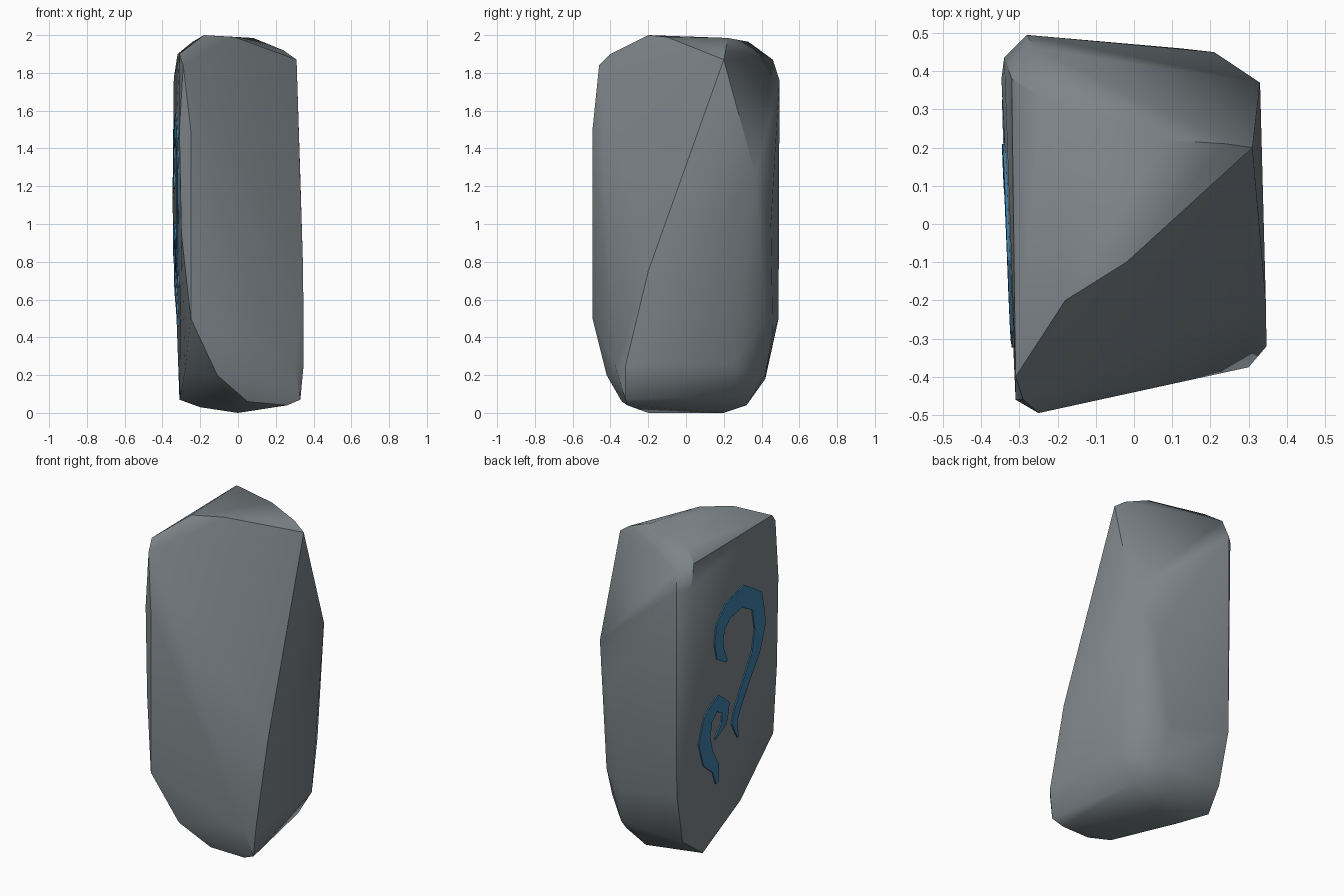
import bpy, bmesh
from mathutils import Vector
from mathutils.bvhtree import BVHTree

if "Cube" in bpy.data.objects:
    bpy.data.objects.remove(bpy.data.objects["Cube"])


def material(name, rgb):
    m = bpy.data.materials.new(name)
    m.diffuse_color = (*rgb, 1)
    m.use_nodes = True
    m.node_tree.nodes["Principled BSDF"].inputs["Base Color"].default_value = m.diffuse_color
    return m


STONE = material("grey stone", (0.205, 0.235, 0.25))
BLUE = material("blue inlay", (0.045, 0.21, 0.40))


def add_object(name, bm, mat):
    bmesh.ops.recalc_face_normals(bm, faces=bm.faces)
    mesh = bpy.data.meshes.new(name)
    bm.to_mesh(mesh)
    ob = bpy.data.objects.new(name, mesh)
    bpy.context.collection.objects.link(ob)
    mesh.materials.append(mat)
    return ob


# Standing stone: hull around its main corners
corners = [
    # top
    (-.18, -.20, 2.0), (-.24, .33, 1.965), (-.02, -.10, 1.99), (.08, .22, 1.985),
    (.24, .21, 1.92), (.31, .20, 1.87), (-.32, .38, 1.90), (-.31, -.40, 1.90),
    (-.29, -.46, 1.84), (-.26, .46, 1.87),
    # sides
    (-.28, .495, 1.76), (-.34, .435, 1.77), (-.347, .38, 1.10), (-.28, .49, .50),
    (-.31, -.46, 1.5), (-.25, -.495, 1.5), (-.30, -.46, .95), (-.25, -.495, .5),
    (.33, .37, 1.25), (.21, .45, 1.0), (.25, .42, .50), (.12, .46, .42),
    (.347, -.32, .25), (.30, -.375, .25), (.345, -.20, .75),
    # foot
    (-.26, -.45, .55), (-.11, -.42, .2), (-.28, -.13, .23), (-.31, .28, .07),
    (-.27, .42, .18), (.15, .42, .20), (.33, -.32, .07), (.33, .25, .25),
    (.22, .27, .08), (.26, -.31, .04), (.05, -.34, .06), (0, -.20, .0),
    (0, .20, .0), (-.2, .15, .03), (.05, .32, .04),
]
bm = bmesh.new()
for c in corners:
    bm.verts.new(c)
bmesh.ops.convex_hull(bm, input=bm.verts)
loose = [v for v in bm.verts if not v.link_faces]
bmesh.ops.delete(bm, geom=loose, context='VERTS')
bmesh.ops.recalc_face_normals(bm, faces=bm.faces)
surface = BVHTree.FromBMesh(bm)
stone = add_object("standing_stone", bm, STONE)
bpy.context.view_layer.objects.active = stone
stone.select_set(True)
bpy.ops.object.shade_smooth_by_angle(angle=0.63)


def on_stone(y, z, lift):
    hit = surface.ray_cast(Vector((-2, y, z)), Vector((1, 0, 0)))[0]
    return (hit.x - lift if hit else -.3, y, z)


def curl(name, path):
    """Thin tapered stroke laid on the left face; path holds (y, z, width)."""
    pts = [Vector((1.16 * y + .088, z + .02, 1.15 * w)) for y, z, w in path]
    fine = []
    for a, b in zip(pts, pts[1:]):
        fine += [a, a.lerp(b, 0.5)]
    fine.append(pts[-1])
    b = bmesh.new()
    rows = []
    for i, p in enumerate(fine):
        t = (fine[min(i + 1, len(fine) - 1)] - fine[max(i - 1, 0)]).xy.normalized()
        n = Vector((-t.y, t.x)) * p.z / 2
        rows.append([b.verts.new(on_stone(p.x + s * n.x, p.y + s * n.y, h))
                     for s, h in ((-1, -.002), (-1, .007), (1, .007), (1, -.002))])
    for r, q in zip(rows, rows[1:]):
        for k in range(4):
            j = (k + 1) % 4
            b.faces.new((r[k], r[j], q[j], q[k]))
    b.faces.new(rows[0])
    b.faces.new(rows[-1])
    add_object(name, b, BLUE)


# Blue inlaid curls
curl("large_curl", [
    (-.005, 1.17, .012), (.055, 1.24, .07), (.068, 1.32, .075), (.052, 1.405, .085),
    (-.015, 1.475, .10), (-.15, 1.505, .11), (-.275, 1.42, .105), (-.305, 1.25, .10),
    (-.27, 1.107, .08), (-.187, .966, .065), (-.115, .834, .06),
    (-.087, .75, .05), (-.124, .642, .01)])
curl("small_curl", [
    (.085, .727, .01), (.01, .79, .05), (-.005, .88, .07), (.075, .947, .085),
    (.158, .88, .09), (.185, .761, .10), (.149, .635, .095),
    (.075, .54, .06), (.058, .44, .025)])
